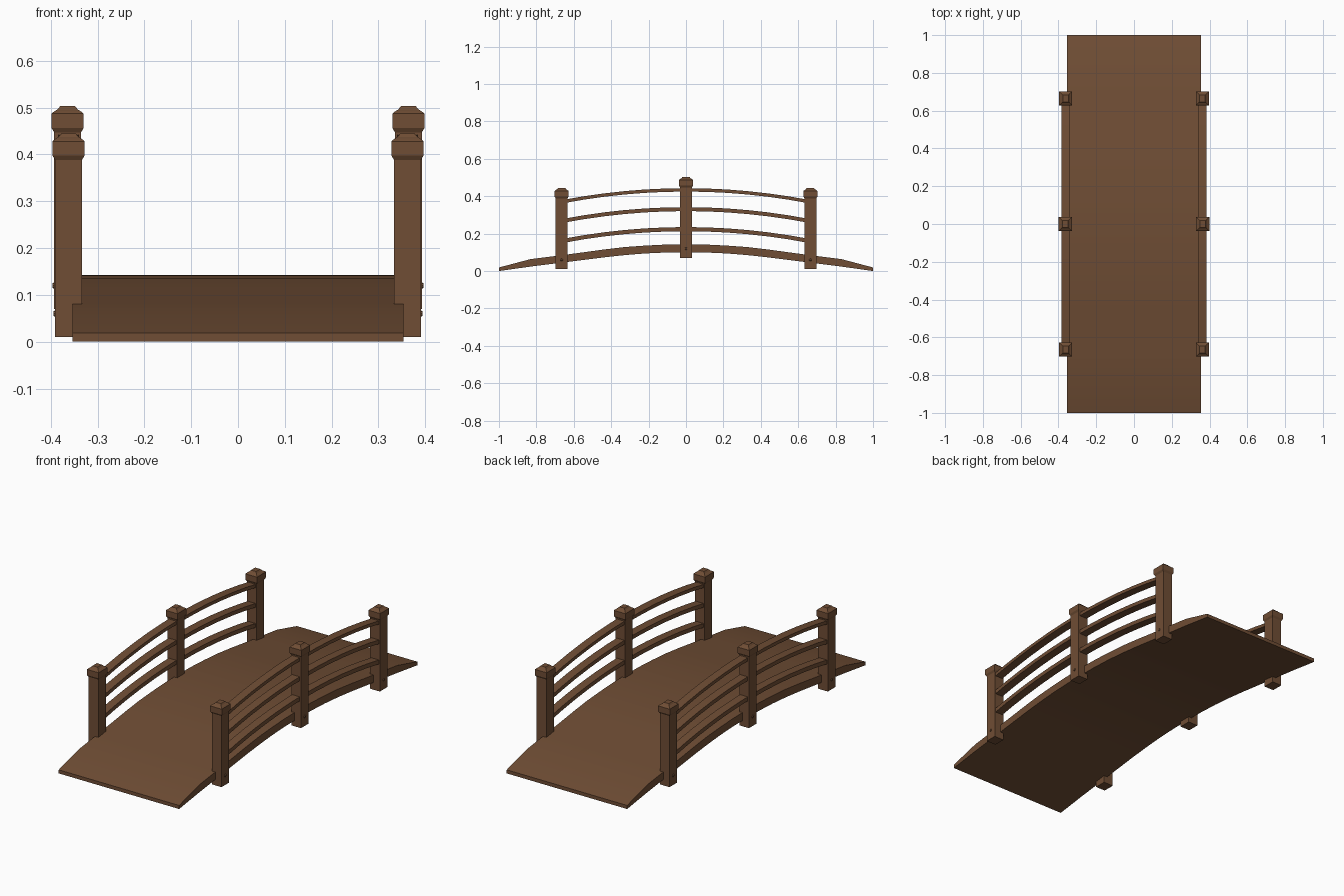
import bpy, bmesh
from math import pi
from mathutils import Matrix

if "Cube" in bpy.data.objects:
    bpy.data.objects.remove(bpy.data.objects["Cube"])

wood = bpy.data.materials.new("brown_wood")
wood.diffuse_color = (0.16, 0.075, 0.035, 1)
wood.use_nodes = True
wood.node_tree.nodes["Principled BSDF"].inputs["Base Color"].default_value = wood.diffuse_color


def finish(name, bm, smooth=False):
    bmesh.ops.recalc_face_normals(bm, faces=bm.faces)
    me = bpy.data.meshes.new(name)
    bm.to_mesh(me)
    bm.free()
    ob = bpy.data.objects.new(name, me)
    bpy.context.collection.objects.link(ob)
    me.materials.append(wood)
    if smooth:
        bpy.ops.object.select_all(action='DESELECT')
        ob.select_set(True)
        bpy.context.view_layer.objects.active = ob
        bpy.ops.object.shade_smooth_by_angle(angle=0.2)
    return ob


def loft(name, rings, smooth=False):
    """Skin a list of equal-sized rings and cap both ends."""
    bm = bmesh.new()
    rows = [[bm.verts.new(p) for p in r] for r in rings]
    n = len(rows[0])
    for a, b in zip(rows, rows[1:]):
        for i in range(n):
            bm.faces.new((a[i], a[(i + 1) % n], b[(i + 1) % n], b[i]))
    bm.faces.new(rows[0])
    bm.faces.new(rows[-1])
    return finish(name, bm, smooth)


def arched_slab(name, x0, x1, stations):
    """stations: (y, bottom z, top z)"""
    loft(name, [[(x0, y, b), (x1, y, b), (x1, y, t), (x0, y, t)]
                for y, b, t in stations], True)


# Deck: shallow arch with tapered ramp ends
half = [(0, .100, .143), (.11, .099, .1415), (.22, .094, .136), (.33, .085, .128),
        (.44, .073, .115), (.55, .059, .100), (.67, .044, .084),
        (.83, .024, .064), (1, 0, .019)]
deck = [(-y, b, t) for y, b, t in half[:0:-1]] + half
arched_slab("deck", -.354, .354, deck)

# Posts with moulded caps: (half x, half y, height relative to post top)
cap = [(.0285, .0315, 0), (.0345, .0375, .010), (.0345, .0375, .040),
       (.031, .034, .043), (.027, .030, .046), (.022, .025, .049), (.015, .018, .057)]


def post(name, x, y, z0, z1):
    prof = [(.0285, .0315, z0 - z1)] + cap
    loft(name, [[(x - a, y - b, z1 + h), (x + a, y - b, z1 + h),
                 (x + a, y + b, z1 + h), (x - a, y + b, z1 + h)] for a, b, h in prof])


def bolt(name, side, x, y, z):
    bm = bmesh.new()
    bmesh.ops.create_cone(bm, cap_ends=True, segments=8, radius1=.008, radius2=.005,
                          depth=.006,
                          matrix=Matrix.Translation((x + side * .0295, y, z))
                          @ Matrix.Rotation(side * pi / 2, 4, 'Y'))
    finish(name, bm)


for side, s in (("left", -1), ("right", 1)):
    for label, x, y, z0, z1, zb in (("front", .362, -.665, .01, .388, .06),
                                    ("middle", .364, 0, .07, .447, .12),
                                    ("back", .362, .665, .01, .388, .06)):
        post(f"{side}_{label}_post", s * x, y, z0, z1)
        bolt(f"{side}_{label}_bolt", s, s * x, y, zb)

    # Three arched rails following the deck curve
    for label, z, t in (("top", .434, .018), ("middle", .331, .021), ("bottom", .224, .022)):
        ys = [i * .66 / 6 for i in range(-6, 7)]
        arched_slab(f"{side}_{label}_rail", s * .340, s * .385,
                    [(y, z - .145 * y * y - t / 2, z - .145 * y * y + t / 2) for y in ys])
